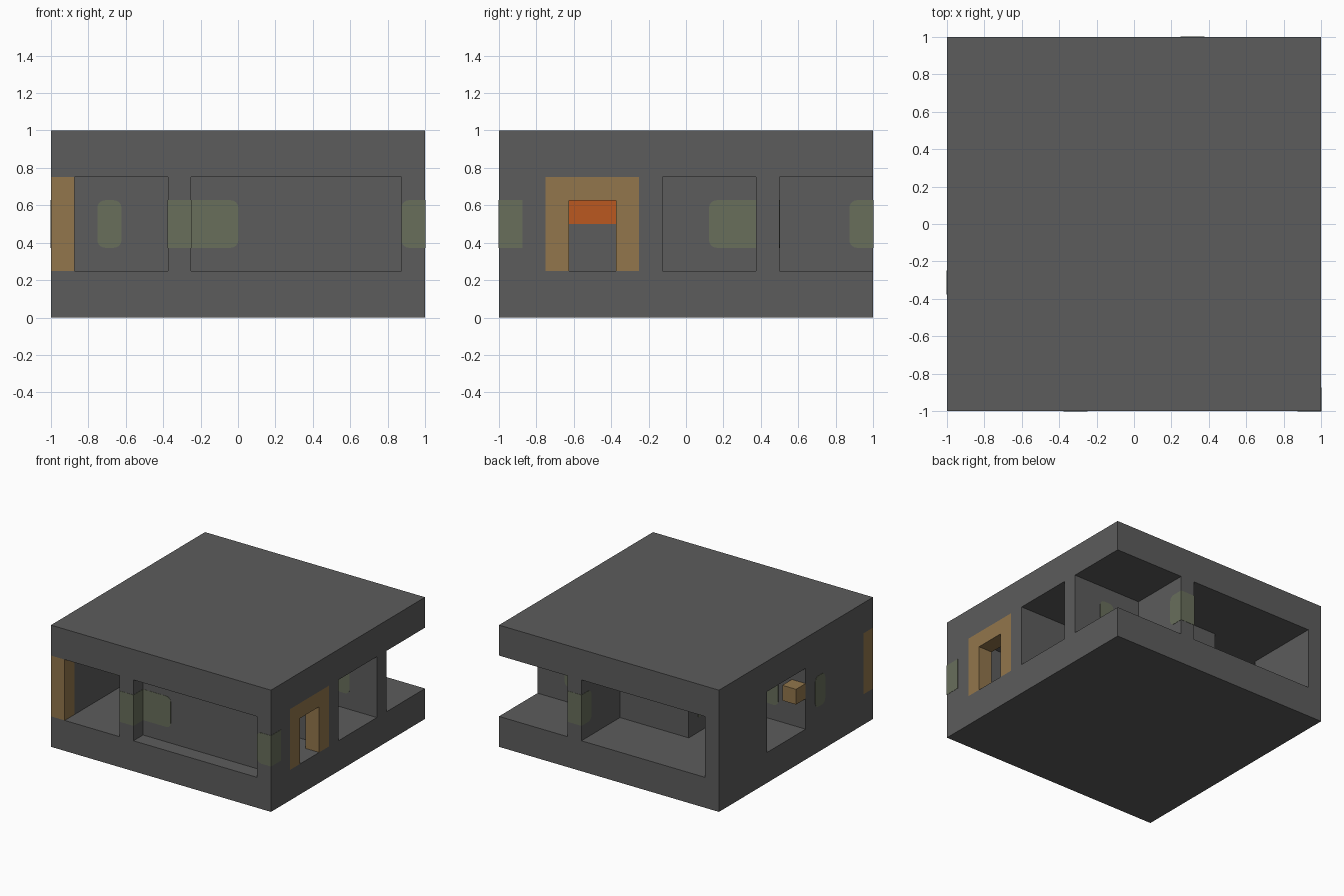
import bpy
import bmesh

U = 0.125  # one grid cell
E = 0.002  # how far painted patches stand proud of the wall

if "Cube" in bpy.data.objects:
    bpy.data.objects.remove(bpy.data.objects["Cube"], do_unlink=True)


def material(name, rgb):
    m = bpy.data.materials.new(name)
    m.use_nodes = True
    m.diffuse_color = (*rgb, 1)
    m.node_tree.nodes["Principled BSDF"].inputs["Base Color"].default_value = (*rgb, 1)
    return m


GREY = material("stone grey", (0.107, 0.107, 0.107))
BROWN = material("wood brown", (0.287, 0.181, 0.072))
GREEN = material("moss green", (0.138, 0.156, 0.105))
ORANGE = material("glow orange", (0.5, 0.098, 0.014))


def box(name, xs, ys, zs, mat, grow=0.0, axis=None, ends=()):
    """Box given in grid cells; vertical edges' corners at chosen ends are rounded across axis."""
    spans = [(a * U - grow, b * U + grow) for a, b in (xs, ys, zs)]
    bm = bmesh.new()
    bmesh.ops.create_cube(bm, size=1)
    for v in bm.verts:
        v.co = [hi if c > 0 else lo for c, (lo, hi) in zip(v.co, spans)]
    if ends:
        along = 1 - axis
        wanted = [spans[along][e] for e in ends]
        edges = []
        for e in bm.edges:
            a, b = (v.co for v in e.verts)
            if abs(a[axis] - b[axis]) > 1e-4 and any(abs(a[along] - w) < 1e-5 for w in wanted):
                edges.append(e)
        bmesh.ops.bevel(bm, geom=edges, offset=0.04, segments=4, profile=0.5, affect='EDGES')
    mesh = bpy.data.meshes.new(name)
    bm.to_mesh(mesh)
    bm.free()
    mesh.materials.append(mat)
    ob = bpy.data.objects.new(name, mesh)
    bpy.context.collection.objects.link(ob)
    return ob


# Solid block, hollowed out into rooms and openings
building = box("building", (-8, 8), (-8, 8), (0, 8), GREY)
rooms = [
    ((-7, -3), (-9, -2)),   # front room, open to the front
    ((-9, -6), (-9, -7)),   # notch for the corner post
    ((-2, 7), (-9, -7)),    # shallow front recess
    ((-2, 7), (-6, -2)),    # hall
    ((6, 9), (-6, -2)),     # gap for the door arch
    ((-2, 9), (-1, 3)),     # side room
    ((3, 9), (4, 9)),       # open corner alcove
    ((-7, -3), (-1, 9)),    # passage
    ((-7, 2), (4, 9)),      # back room
    ((-9, -6), (-1, 3)),    # window of the passage
]
for xs, ys in rooms:
    cutter = box("room_cutter", xs, ys, (2, 6), GREY)
    cutter.hide_render = True
    mod = building.modifiers.new("cut", 'BOOLEAN')
    mod.operation = 'DIFFERENCE'
    mod.solver = 'EXACT'
    mod.object = cutter
    bpy.context.view_layer.update()
    result = bpy.data.meshes.new_from_object(
        building.evaluated_get(bpy.context.evaluated_depsgraph_get()))
    building.modifiers.clear()
    building.data = result
    bpy.data.objects.remove(cutter, do_unlink=True)

# Wooden parts
box("corner_post", (-8, -7), (-8, -7), (2, 6), BROWN)
box("door_jamb_front", (7, 8), (-6, -5), (2, 6), BROWN)
box("door_jamb_back", (7, 8), (-3, -2), (2, 6), BROWN)
box("door_lintel", (7, 8), (-5, -3), (5, 6), BROWN)
box("window_block", (-8, -7), (-1, 0), (4, 5), BROWN)

# Glowing panel on the end wall of the hall
box("hall_panel", (-2, -1.95), (-5, -3), (4, 5), ORANGE)

# Green patches that run through the walls: axis is the wall normal, ends are rounded
patches = [
    ("front_pillar_patch", (-3, -2), (-8, -7), 0, ()),
    ("recess_patch", (-2, 0), (-7, -6), 1, (1,)),
    ("front_corner_patch", (7, 8), (-8, -7), 1, (0,)),
    ("back_pillar_patch", (2, 3), (7, 8), 0, (0,)),
    ("alcove_wall_patch", (5, 6), (3, 4), 1, (0, 1)),
    ("passage_end_patch", (-6, -5), (-2, -1), 1, (0, 1)),
    ("outer_wall_patch", (-8, -7), (-3, -2), 0, (0, 1)),
    ("side_room_patch", (-3, -2), (1, 3), 0, (0,)),
]
for name, xs, ys, axis, ends in patches:
    box(name, xs, ys, (3, 5), GREEN, E, axis, ends)
